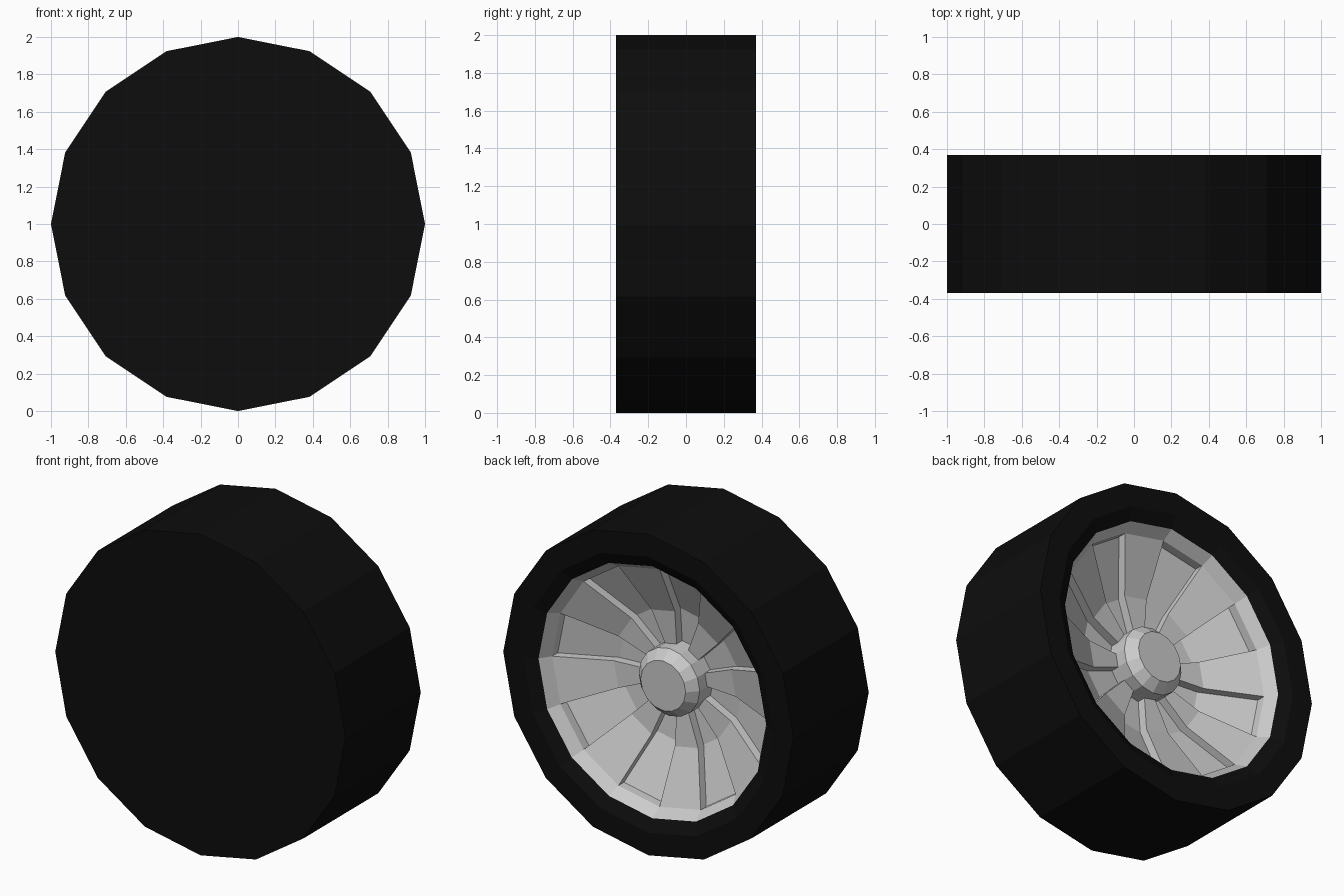
import bpy, bmesh
from math import cos, sin, pi

if "Cube" in bpy.data.objects:
    bpy.data.objects.remove(bpy.data.objects["Cube"])

N = 16          # sides of the wheel
STEP = 2 * pi / N

def pt(r, y, i):
    a = i * STEP
    return (r * cos(a), y, 1 + r * sin(a))

def finish(bm, name, mat=None):
    bmesh.ops.remove_doubles(bm, verts=bm.verts, dist=1e-4)
    bmesh.ops.recalc_face_normals(bm, faces=bm.faces)
    me = bpy.data.meshes.new(name)
    bm.to_mesh(me)
    bm.free()
    ob = bpy.data.objects.new(name, me)
    bpy.context.collection.objects.link(ob)
    if mat:
        me.materials.append(mat)
    return ob

def face(bm, *pts):
    bm.faces.new([bm.verts.new(p) for p in pts])

def lathe(name, profile, caps, mat=None):
    """Revolve (radius, y) points about the wheel axis; fill the rings listed in caps."""
    bm = bmesh.new()
    for (r0, y0), (r1, y1) in zip(profile, profile[1:]):
        for i in range(N):
            face(bm, pt(r0, y0, i), pt(r0, y0, i + 1), pt(r1, y1, i + 1), pt(r1, y1, i))
    for k in caps:
        face(bm, *[pt(*profile[k], i) for i in range(N)])
    return finish(bm, name, mat)

rubber = bpy.data.materials.new("rubber")
rubber.diffuse_color = (0.004, 0.004, 0.004, 1)
rubber.use_nodes = True
rubber.node_tree.nodes["Principled BSDF"].inputs["Base Color"].default_value = rubber.diffuse_color

# Tyre: closed flat on the front, open lip on the back
lathe("tyre", [(1, -0.37), (1, 0.37), (0.86, 0.37), (0.785, 0.33)], [0], rubber)

# Rim band just inside the tyre lip
lathe("rim_band", [(0.785, 0.33), (0.74, 0.26)], [])

# Dished disc: alternate raised spokes and sunken panels, with step walls
DEPTH = 0.055
raised = [(0.74, 0.26), (0.42, 0.11), (0.19, 0.09)]
sunk = [(r, y - DEPTH) for r, y in raised]
bm = bmesh.new()
for i in range(N):
    prof = sunk if i % 2 == 0 else raised
    for k in range(2):
        a, b = prof[k], prof[k + 1]
        face(bm, pt(*a, i), pt(*a, i + 1), pt(*b, i + 1), pt(*b, i))
        face(bm, pt(*raised[k], i), pt(*raised[k + 1], i),
             pt(*sunk[k + 1], i), pt(*sunk[k], i))
    if i % 2 == 0:
        face(bm, pt(*raised[0], i), pt(*raised[0], i + 1),
             pt(*sunk[0], i + 1), pt(*sunk[0], i))
finish(bm, "spoked_disc")

# Hub with chamfered cap
lathe("hub", [(0.21, 0.03), (0.21, 0.165), (0.155, 0.225)], [2])
